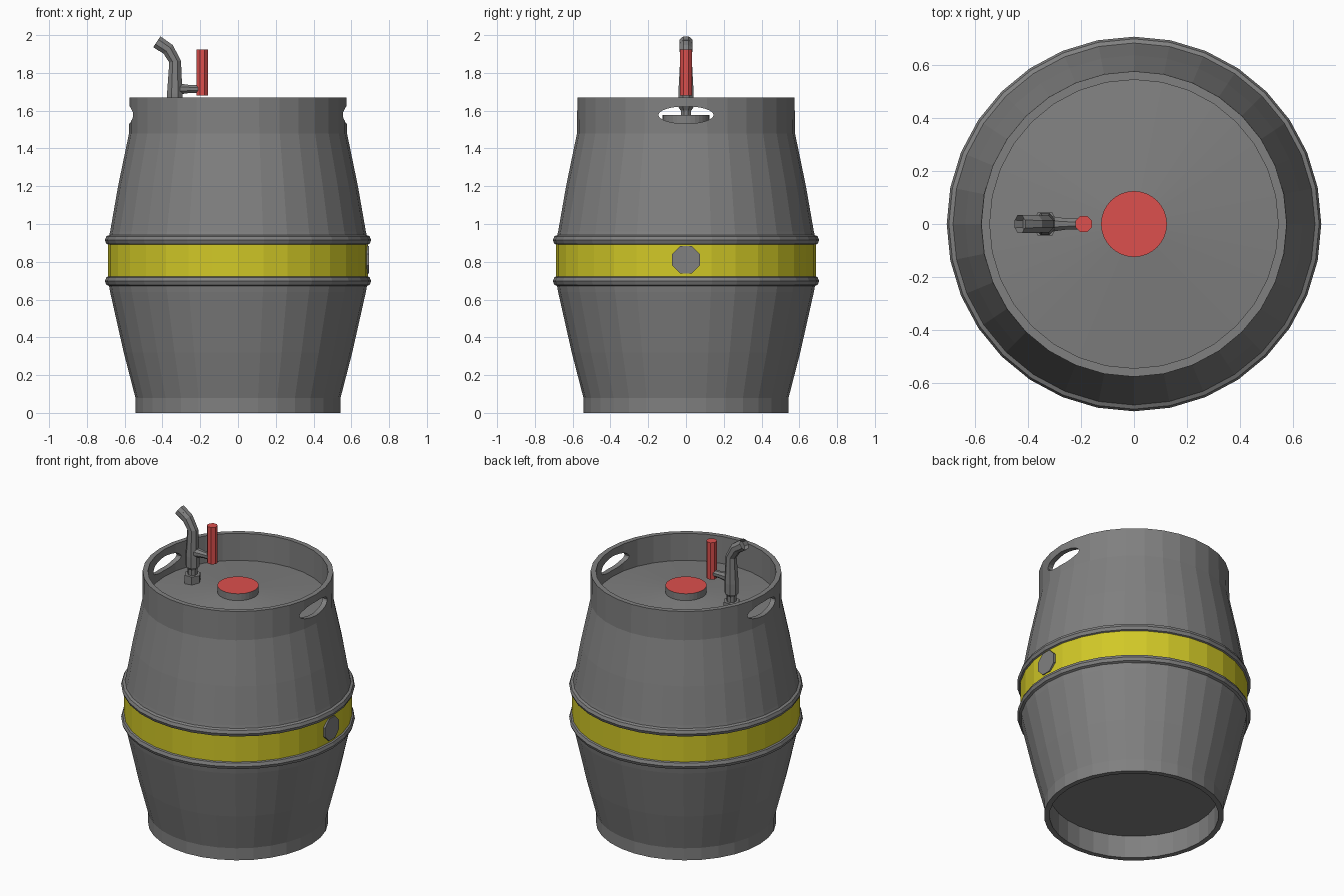
import bpy, bmesh
from math import pi, sin, cos
from mathutils import Vector, Matrix

if "Cube" in bpy.data.objects:
    bpy.data.objects.remove(bpy.data.objects["Cube"], do_unlink=True)

SIDES = 32


def material(name, rgb):
    m = bpy.data.materials.new(name)
    m.use_nodes = True
    m.diffuse_color = (*rgb, 1)
    m.node_tree.nodes["Principled BSDF"].inputs["Base Color"].default_value = (*rgb, 1)
    return m


steel = material("steel grey", (0.216, 0.216, 0.216))
yellow = material("band yellow", (0.64, 0.58, 0.02))
red = material("signal red", (0.72, 0.08, 0.075))


def finish(name, bm, *mats):
    bmesh.ops.recalc_face_normals(bm, faces=bm.faces)
    me = bpy.data.meshes.new(name)
    bm.to_mesh(me)
    bm.free()
    for m in mats:
        me.materials.append(m)
    ob = bpy.data.objects.new(name, me)
    bpy.context.collection.objects.link(ob)
    return ob


def lathe(profile, closed=False):
    """Spin (radius, height) points round the z axis."""
    bm = bmesh.new()
    vs = [bm.verts.new((r, 0, z)) for r, z in profile]
    pairs = list(zip(vs, vs[1:] + vs[:1])) if closed else list(zip(vs, vs[1:]))
    edges = [bm.edges.new(p) for p in pairs]
    bmesh.ops.spin(bm, geom=vs + edges, cent=(0, 0, 0), axis=(0, 0, 1),
                   angle=2 * pi, steps=SIDES, use_merge=True)
    bmesh.ops.remove_doubles(bm, verts=bm.verts, dist=0.0005)
    return bm


def rod(path, sides=8):
    """Tapered tube through (point, radius) pairs lying in the xz plane."""
    bm = bmesh.new()
    pts = [Vector((x, 0, z)) for x, z, r in path]
    rings = []
    for i, p in enumerate(pts):
        t = (pts[min(i + 1, len(pts) - 1)] - pts[max(i - 1, 0)]).normalized()
        side = Vector((0, 1, 0))
        up = t.cross(side)
        ring = []
        for k in range(sides):
            a = 2 * pi * (k + 0.5) / sides
            ring.append(bm.verts.new(p + path[i][2] * (side * cos(a) + up * sin(a))))
        rings.append(ring)
    for a, b in zip(rings, rings[1:]):
        for k in range(sides):
            j = (k + 1) % sides
            bm.faces.new((a[k], a[j], b[j], b[k]))
    bm.faces.new(rings[0])
    end = bm.faces.new(rings[-1])
    return bm, end


# Cask body: recessed foot, bulging wall, raised rim and slightly coned lid
body_bm = lathe([
    (0, 0.15), (0.51, 0.15), (0.51, 0), (0.543, 0), (0.543, 0.08),
    (0.605, 0.32), (0.677, 0.64), (0.687, 0.70), (0.687, 0.915),
    (0.677, 0.96), (0.635, 1.2), (0.577, 1.48), (0.575, 1.67),
    (0.543, 1.67), (0.543, 1.49), (0, 1.545)])
for f in body_bm.faces:
    c = f.calc_center_median()
    if 0.75 < c.z < 0.87 and c.xy.length > 0.6:
        f.material_index = 1
body = finish("cask_body", body_bm, steel, yellow)

# Oval hand holes through the rim on both sides
for s in (-1, 1):
    bm = bmesh.new()
    bmesh.ops.create_cone(bm, cap_ends=True, segments=24, radius1=1, radius2=1, depth=0.25)
    bmesh.ops.transform(bm, verts=bm.verts, matrix=Matrix.Translation((s * 0.58, 0, 1.577))
                        @ Matrix.Diagonal((1, 0.146, 0.046, 1)) @ Matrix.Rotation(pi / 2, 4, "Y"))
    cutter = finish("hand_hole_cutter", bm, steel)
    cutter.hide_render = True
    mod = body.modifiers.new("hand_hole", "BOOLEAN")
    mod.operation, mod.solver, mod.object = "DIFFERENCE", "EXACT", cutter
    bpy.context.view_layer.objects.active = body
    bpy.ops.object.modifier_apply(modifier=mod.name)
    bpy.data.objects.remove(cutter, do_unlink=True)

# Rolling hoops above and below the painted band
for name, z in (("lower_hoop", 0.698), ("upper_hoop", 0.915)):
    ring = [(0.677 + 0.028 * cos(k * pi / 4), z + 0.028 * sin(k * pi / 4)) for k in range(8)]
    finish(name, lathe(ring, closed=True), steel)

# Bung cap: grey side, red top
cap_bm = lathe([(0, 1.52), (0.124, 1.52), (0.124, 1.578), (0, 1.578)])
for f in cap_bm.faces:
    f.material_index = int(f.calc_center_median().z > 1.57)
finish("bung_cap", cap_bm, steel, red)

# Octagonal plug on the band
finish("side_plug", rod([(0.64, 0.81, 0.079), (0.693, 0.81, 0.079)])[0], steel)

# Tap: nut, collar, bent spout with open mouth, side arm and handle
finish("tap_nut", rod([(-0.335, 1.49, 0.052), (-0.335, 1.565, 0.052)], 6)[0], steel)
spout_bm, mouth = rod([
    (-0.335, 1.55, 0.03), (-0.335, 1.6, 0.03), (-0.335, 1.62, 0.044), (-0.335, 1.69, 0.044),
    (-0.333, 1.86, 0.034), (-0.37, 1.925, 0.036), (-0.43, 1.965, 0.037)])
bmesh.ops.inset_region(spout_bm, faces=[mouth], thickness=0.01)
bmesh.ops.translate(spout_bm, verts=mouth.verts, vec=(0.03, 0, -0.02))
finish("tap_spout", spout_bm, steel)
finish("tap_arm", rod([(-0.33, 1.715, 0.034), (-0.25, 1.715, 0.022), (-0.19, 1.715, 0.022)])[0], steel)
finish("tap_handle", rod([(-0.189, 1.68, 0.033), (-0.189, 1.925, 0.033)])[0], red)
